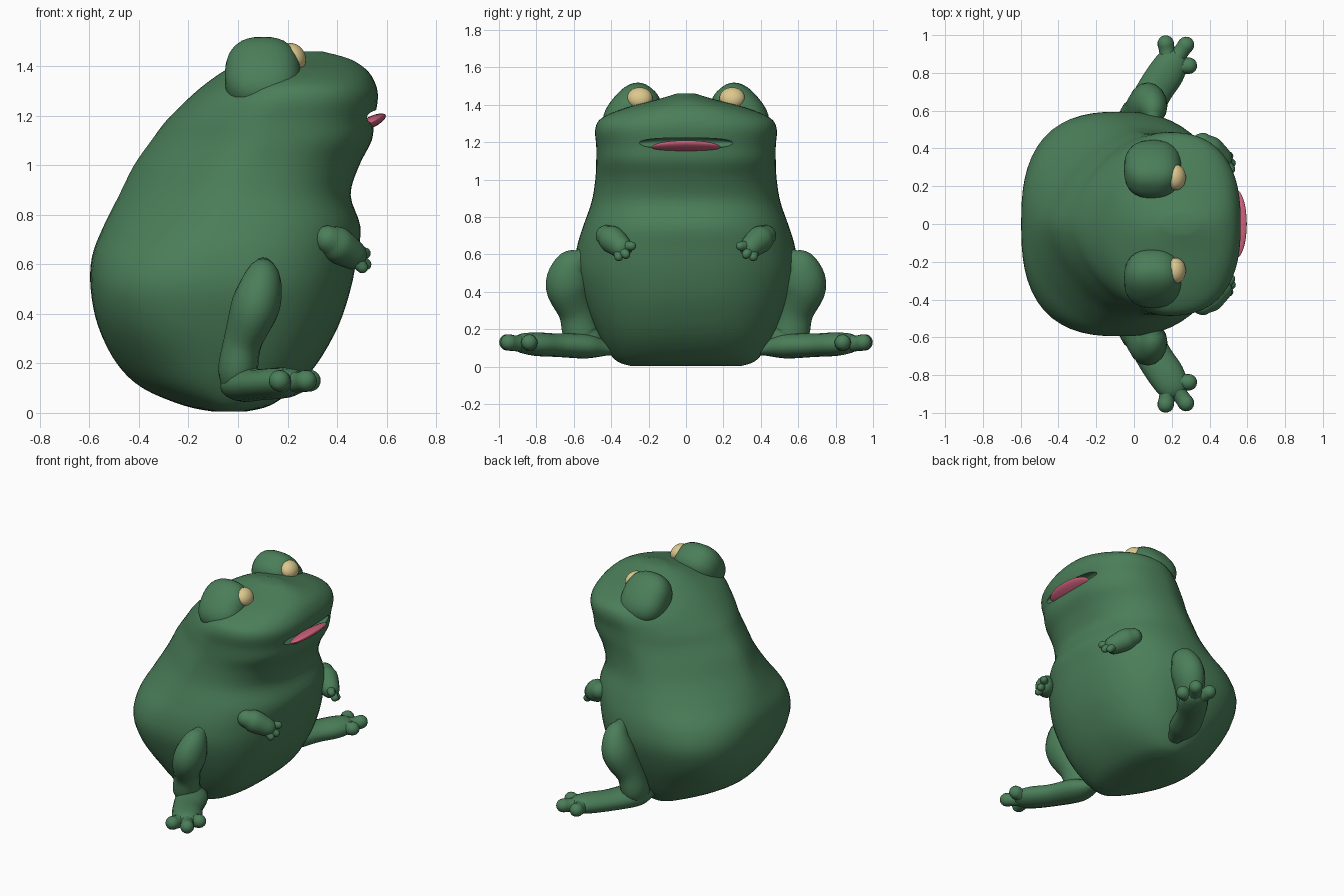
import bpy, bmesh, math
from mathutils import Vector, Euler

cube = bpy.data.objects.get("Cube")
if cube:
    bpy.data.objects.remove(cube, do_unlink=True)


def material(name, rgb):
    m = bpy.data.materials.new(name)
    m.use_nodes = True
    m.diffuse_color = (*rgb, 1)
    m.node_tree.nodes["Principled BSDF"].inputs["Base Color"].default_value = (*rgb, 1)
    return m


GREEN = material("frog green", (0.07, 0.21, 0.10))
CREAM = material("eye cream", (0.72, 0.58, 0.27))
PINK = material("tongue pink", (0.62, 0.12, 0.20))


def finish(name, bm, mat):
    bmesh.ops.recalc_face_normals(bm, faces=bm.faces)
    me = bpy.data.meshes.new(name)
    bm.to_mesh(me)
    bm.free()
    me.materials.append(mat)
    me.shade_smooth()
    ob = bpy.data.objects.new(name, me)
    bpy.context.collection.objects.link(ob)
    return ob


def spline(rows, steps):
    """Catmull-Rom interpolation through rows of numbers."""
    rows = [Vector(r) for r in rows]
    out = []
    for i in range(len(rows) - 1):
        a, b, c, d = (rows[max(0, min(len(rows) - 1, i + k))] for k in (-1, 0, 1, 2))
        for s in range(steps):
            t = s / steps
            out.append(0.5 * (2 * b + (c - a) * t + (2 * a - 5 * b + 4 * c - d) * t ** 2
                              + (3 * b - a - 3 * c + d) * t ** 3))
    return out + [rows[-1]]


def loft(name, rings, mat):
    bm = bmesh.new()
    rings = [[bm.verts.new(p) for p in ring] for ring in rings]
    n = len(rings[0])
    for a, b in zip(rings, rings[1:]):
        for i in range(n):
            j = (i + 1) % n
            bm.faces.new((a[i], a[j], b[j], b[i]))
    for ring in (rings[0], rings[-1]):
        bm.faces.new(ring)
    return finish(name, bm, mat)


def limb(name, points, side, flat=1.0, steps=5, sides=16):
    """Round-ended tube through (x, y, z, radius) points."""
    rows = spline([(x, y * side, z, r) for x, y, z, r in points], steps)
    pos = [r.to_3d() for r in rows]
    tangents = [(pos[min(i + 1, len(pos) - 1)] - pos[max(i - 1, 0)]).normalized()
                for i in range(len(pos))]
    stations = [(p, t, r[3]) for p, t, r in zip(pos, tangents, rows)]
    caps = [math.radians(a) for a in (85, 65, 45, 25)]
    p0, t0, r0 = stations[0]
    p1, t1, r1 = stations[-1]
    start = [(p0 - t0 * r0 * math.sin(a), t0, r0 * math.cos(a)) for a in caps]
    end = [(p1 + t1 * r1 * math.sin(a), t1, r1 * math.cos(a)) for a in reversed(caps)]
    rings = []
    for p, t, r in start + stations + end:
        u = t.cross(Vector((1, 0, 0))).normalized()
        v = t.cross(u)
        rings.append([p + u * r * flat * math.cos(k * math.tau / sides)
                      + v * r * math.sin(k * math.tau / sides) for k in range(sides)])
    return loft(name, rings, GREEN)


def blob(name, loc, size, mat, rot=(0, 0, 0), power=2.0):
    """Ellipsoid, boxier as power rises."""
    bm = bmesh.new()
    bmesh.ops.create_uvsphere(bm, u_segments=32, v_segments=20, radius=1)
    turn = Euler([math.radians(a) for a in rot]).to_matrix()
    for v in bm.verts:
        p = v.co / sum(abs(c) ** power for c in v.co) ** (1 / power)
        v.co = turn @ Vector([c * s for c, s in zip(p, size)]) + Vector(loc)
    return finish(name, bm, mat)


# Body and head: height, back x, front x, half width, back and front squareness
profile = [
    (0.005, -0.10, 0.03, 0.30, 2, 2.6), (0.03, -0.22, 0.13, 0.37, 1.9, 2.7),
    (0.10, -0.385, 0.23, 0.43, 1.85, 2.8), (0.20, -0.49, 0.32, 0.485, 2, 2.7),
    (0.35, -0.565, 0.405, 0.55, 2.5, 2.5), (0.50, -0.595, 0.455, 0.592, 2.7, 2.4),
    (0.63, -0.59, 0.48, 0.585, 2.4, 2.4), (0.75, -0.545, 0.495, 0.55, 1.9, 2.4),
    (0.88, -0.48, 0.455, 0.505, 1.6, 2.5), (1.00, -0.42, 0.49, 0.485, 1.55, 2.5),
    (1.10, -0.35, 0.54, 0.48, 1.6, 2.6), (1.18, -0.29, 0.55, 0.48, 1.7, 2.6),
    (1.27, -0.20, 0.565, 0.485, 1.8, 2.5), (1.33, -0.13, 0.555, 0.45, 1.8, 2.3),
    (1.385, -0.05, 0.52, 0.32, 1.8, 2.2), (1.43, 0.04, 0.45, 0.15, 2, 2),
    (1.46, 0.16, 0.34, 0.05, 2, 2)]
rings = []
for z, back, front, half, back_power, front_power in spline(profile, 4):
    cx, rx = (back + front) / 2, (front - back) / 2
    ring = []
    for k in range(64):
        c, s = math.cos(k * math.tau / 64), math.sin(k * math.tau / 64)
        n = front_power if c > 0 else back_power
        d = (abs(c) ** n + abs(s) ** n) ** (1 / n)
        ring.append((cx + rx * c / d, half * s / d, z))
    rings.append(ring)
body = loft("body", rings, GREEN)

# Mouth opening
cutter = blob("mouth_cutter", (0.535, 0, 1.195), (0.05, 0.26, 0.033), GREEN)
cutter.hide_render = True
mod = body.modifiers.new("mouth", "BOOLEAN")
mod.operation, mod.solver, mod.object = "DIFFERENCE", "EXACT", cutter
bpy.context.view_layer.objects.active = body
body.select_set(True)
bpy.ops.object.modifier_apply(modifier="mouth")
bpy.data.objects.remove(cutter, do_unlink=True)
bpy.ops.object.shade_smooth_by_angle(angle=math.radians(40))

blob("tongue", (0.537, 0, 1.174), (0.066, 0.185, 0.023), PINK, rot=(0, -26, 0))

for side, tag in ((1, "left"), (-1, "right")):
    # Eyes
    blob(tag + "_eye_mound", (0.1, 0.29 * side, 1.358), (0.153, 0.125, 0.168), GREEN,
         rot=(40 * side, 0, 0), power=2.5)
    blob(tag + "_eyeball", (0.222, 0.247 * side, 1.436), (0.05, 0.068, 0.06), CREAM,
         rot=(0, -30, 0))

    # Hind leg and foot
    limb(tag + "_hind_leg", [(0.1, 0.56, 0.57, 0.05), (0.097, 0.61, 0.53, 0.08),
                             (0.07, 0.63, 0.43, 0.098), (0.02, 0.585, 0.29, 0.078),
                             (0.0, 0.56, 0.18, 0.08), (0.0, 0.52, 0.13, 0.07)],
         side, flat=1.22)
    limb(tag + "_foot", [(0.0, 0.42, 0.095, 0.055), (0.025, 0.53, 0.11, 0.1),
                         (0.1, 0.69, 0.115, 0.095), (0.165, 0.79, 0.12, 0.096),
                         (0.195, 0.84, 0.123, 0.09)], side, flat=0.66)
    for i, (x, y) in enumerate(((0.168, 0.955), (0.275, 0.948), (0.29, 0.838))):
        limb(f"{tag}_toe_{i + 1}", [(0.19, 0.83, 0.125, 0.05),
                                    ((0.19 + 2 * x) / 3, (0.83 + 2 * y) / 3, 0.125, 0.042),
                                    (x, y, 0.13, 0.044)], side)

    # Front hand and fingers
    limb(tag + "_hand", [(0.365, 0.425, 0.7, 0.058), (0.4, 0.395, 0.68, 0.073),
                         (0.46, 0.348, 0.64, 0.061)], side)
    for i, tip in enumerate(((0.512, 0.291, 0.645), (0.515, 0.322, 0.60), (0.502, 0.36, 0.588))):
        limb(f"{tag}_finger_{i + 1}", [(0.45, 0.36, 0.645, 0.034), (*tip, 0.024)], side, sides=12)
